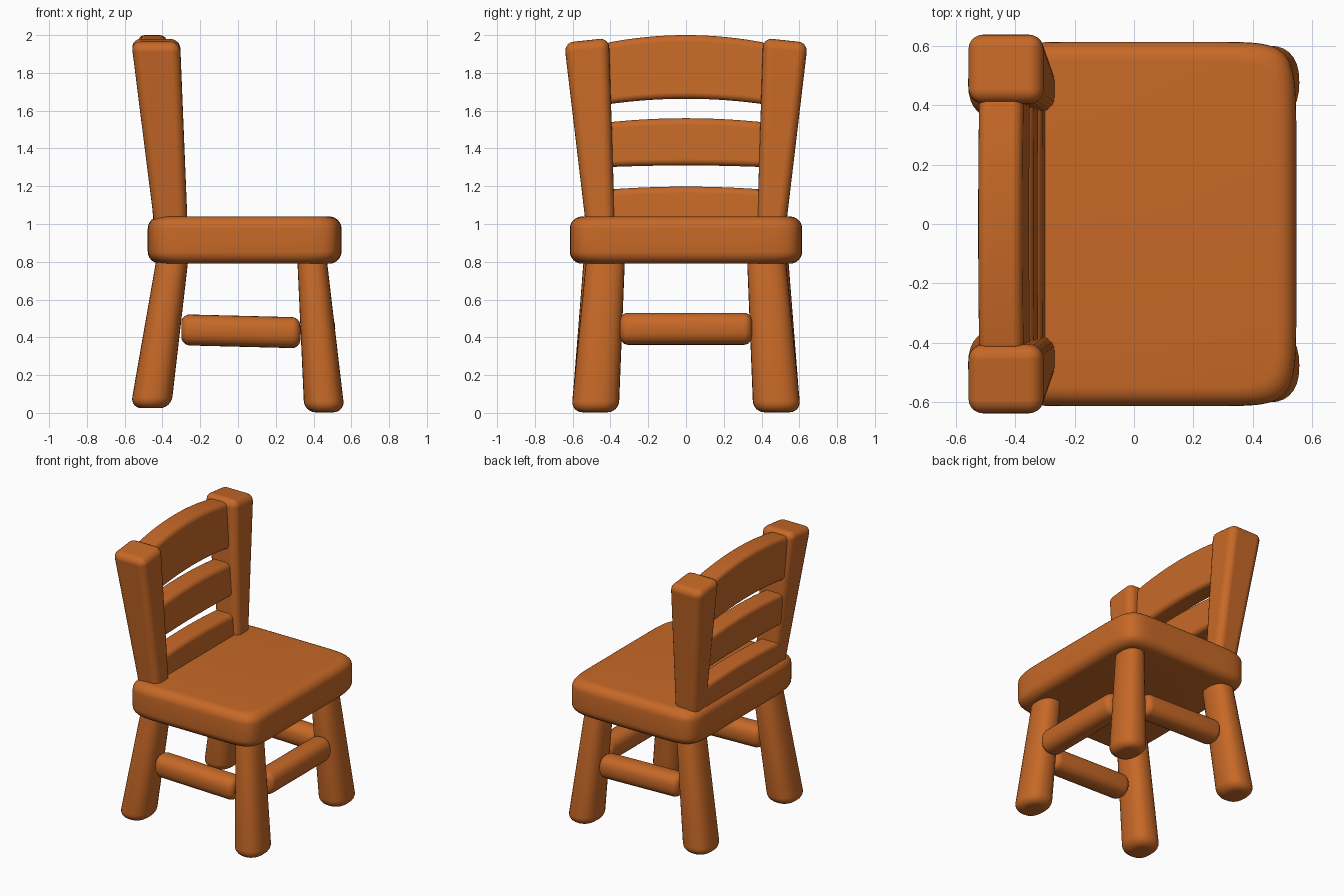
import bpy, bmesh, math
from mathutils import Vector

if "Cube" in bpy.data.objects:
    bpy.data.objects.remove(bpy.data.objects["Cube"])

wood = bpy.data.materials.new("orange wood")
wood.diffuse_color = (0.57, 0.14, 0.02, 1)
wood.use_nodes = True
wood.node_tree.nodes["Principled BSDF"].inputs["Base Color"].default_value = wood.diffuse_color


def finish(name, bm, bevel=0.0):
    bmesh.ops.recalc_face_normals(bm, faces=bm.faces)
    me = bpy.data.meshes.new(name)
    bm.to_mesh(me)
    bm.free()
    me.materials.append(wood)
    for p in me.polygons:
        p.use_smooth = True
    ob = bpy.data.objects.new(name, me)
    bpy.context.collection.objects.link(ob)
    if bevel:
        m = ob.modifiers.new("round edges", 'BEVEL')
        m.width = bevel
        m.segments = 5
        m.limit_method = 'ANGLE'
        m.angle_limit = math.radians(40)
        m.harden_normals = True
    return ob


def loft(name, rings):
    """Skin a list of closed rings and cap both ends."""
    bm = bmesh.new()
    loops = [[bm.verts.new(p) for p in r] for r in rings]
    n = len(loops[0])
    for a, b in zip(loops, loops[1:]):
        for i in range(n):
            j = (i + 1) % n
            bm.faces.new((a[i], a[j], b[j], b[i]))
    bm.faces.new(loops[0])
    bm.faces.new(loops[-1])
    return finish(name, bm)


def rounded_bar(name, p0, p1, u, v, size0, size1, r, power=2.4, n=28):
    """Softly squared bar from p0 to p1 with rounded ends; u, v span its section."""
    p0, p1, u, v = map(Vector, (p0, p1, u, v))
    length = (p1 - p0).length
    steps = [math.pi / 2 * i / 6 for i in range(7)]
    ends = [(r * (1 - math.cos(a)), r * (1 - math.sin(a))) for a in steps]
    stations = ends + [(length - d, inset) for d, inset in reversed(ends)]
    rings = []
    for d, inset in stations:
        t = d / length
        c = p0.lerp(p1, t)
        a = size0[0] + (size1[0] - size0[0]) * t - inset
        b = size0[1] + (size1[1] - size0[1]) * t - inset
        ring = []
        for i in range(n):
            q = 2 * math.pi * i / n
            cs, sn = math.cos(q), math.sin(q)
            ring.append(c + u * a * math.copysign(abs(cs) ** (2 / power), cs)
                        + v * b * math.copysign(abs(sn) ** (2 / power), sn))
        rings.append(ring)
    return loft(name, rings)


# Seat: rounded plan outline with slightly bulging edges, soft top and bottom rims
def seat_ring(inset, z):
    ring = []
    for i in range(96):
        q = 2 * math.pi * i / 96
        cs, sn = math.cos(q), math.sin(q)
        x = 0.035 + (0.513 - inset) * math.copysign(abs(cs) ** 0.22, cs)
        y = (0.615 - inset) * math.copysign(abs(sn) ** 0.22, sn)
        ring.append((x, y, z))
    return ring


R = 0.065
arc = [(R * (1 - math.sin(a)), R * (1 - math.cos(a)))
       for a in [math.pi / 2 * i / 6 for i in range(7)]]
loft("seat", [seat_ring(i, 0.79 + d) for i, d in arc]
     + [seat_ring(i, 1.04 - d) for i, d in reversed(arc)])

for side, s in (("left", 1), ("right", -1)):
    # Splayed legs
    rounded_bar("front_leg_" + side, (0.458, s * 0.482, 0.003), (0.385, s * 0.42, 0.9),
                (1, 0, 0), (0, 1, 0), (0.107, 0.126), (0.075, 0.1), 0.06)
    rounded_bar("back_leg_" + side, (-0.462, s * 0.48, 0.025), (-0.335, s * 0.43, 0.9),
                (1, 0, 0), (0, 1, 0), (0.108, 0.124), (0.082, 0.105), 0.06)
    # Side stretcher
    rounded_bar("side_stretcher_" + side, (-0.3, s * 0.465, 0.44), (0.33, s * 0.465, 0.424),
                (0, 1, 0), (0, 0, 1), (0.08, 0.082), (0.08, 0.082), 0.045)
    # Back post: box widening and leaning towards the top
    bm = bmesh.new()
    bmesh.ops.create_cube(bm, size=1)
    for v in bm.verts:
        back, outer, top = v.co.x < 0, v.co.y > 0, v.co.z > 0
        if top:
            v.co = (-0.565 if back else -0.307, s * (0.645 if outer else 0.408),
                    1.96 if outer else 1.985)
        else:
            v.co = (-0.437 if back else -0.265, s * (0.525 if outer else 0.375), 0.95)
    finish("back_post_" + side, bm, 0.05)

# Front stretcher
rounded_bar("front_stretcher", (0.435, -0.35, 0.445), (0.435, 0.35, 0.445),
            (1, 0, 0), (0, 0, 1), (0.08, 0.085), (0.08, 0.085), 0.045)

# Arched back slats: (name, bottom, top, bottom rise, top rise)
for name, z0, z1, r0, r1 in (("lower_slat", 0.99, 1.18, 0.0, 0.018),
                             ("middle_slat", 1.30, 1.535, 0.01, 0.025),
                             ("top_slat", 1.63, 1.955, 0.033, 0.045)):
    bm = bmesh.new()
    bmesh.ops.create_cube(bm, size=1)
    cross = [e for e in bm.edges if abs(e.verts[0].co.y - e.verts[1].co.y) > 0.5]
    bmesh.ops.subdivide_edges(bm, edges=cross, cuts=15, use_grid_fill=True)
    for v in bm.verts:
        k = 1 - (2 * v.co.y) ** 2
        z = z1 + r1 * k if v.co.z > 0 else z0 + r0 * k
        x = -0.38 - 0.082 * (z - 1.1) + 0.15 * v.co.x
        v.co = (x, v.co.y * 0.88, z)
    finish(name, bm, 0.035)
